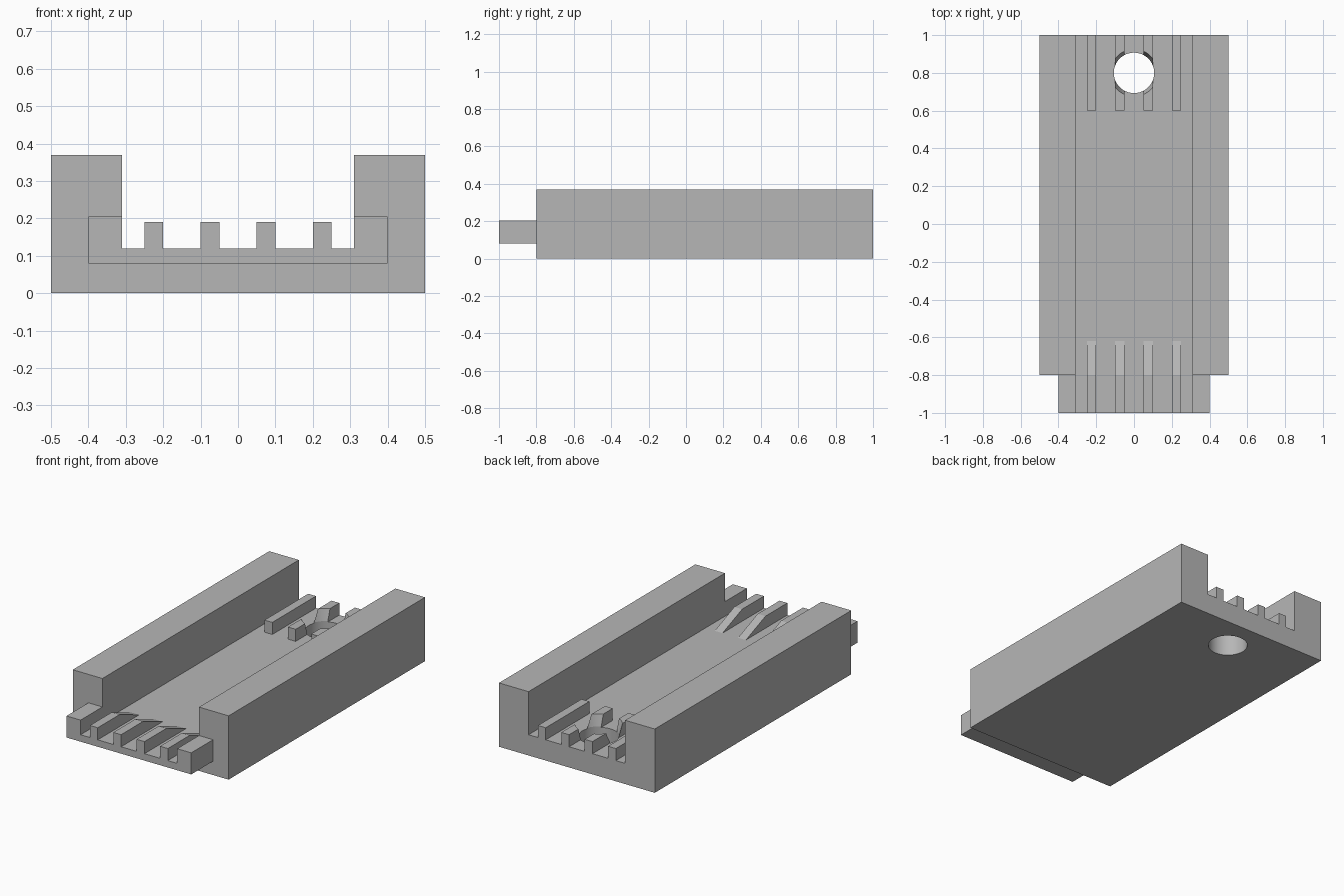
import bpy
import bmesh
from math import radians
from mathutils import Matrix, Vector

if "Cube" in bpy.data.objects:
    bpy.data.objects.remove(bpy.data.objects["Cube"], do_unlink=True)

grey = bpy.data.materials.new("plain_grey")
grey.use_nodes = True
colour = (0.47, 0.47, 0.47, 1)
grey.diffuse_color = colour
grey.node_tree.nodes["Principled BSDF"].inputs["Base Color"].default_value = colour


def finish(name, bm):
    bmesh.ops.recalc_face_normals(bm, faces=bm.faces)
    mesh = bpy.data.meshes.new(name)
    bm.to_mesh(mesh)
    bm.free()
    mesh.materials.append(grey)
    ob = bpy.data.objects.new(name, mesh)
    bpy.context.collection.objects.link(ob)
    return ob


def prism(name, outline, axis, start, end):
    """Extrude an outline of (x, z) along y, or of (y, z) along x."""
    bm = bmesh.new()
    place = (lambda a, z: (a, start, z)) if axis == "y" else (lambda a, z: (start, a, z))
    face = bm.faces.new([bm.verts.new(place(a, z)) for a, z in outline])
    moved = bmesh.ops.extrude_face_region(bm, geom=[face])["geom"]
    step = Vector((0, end - start, 0)) if axis == "y" else Vector((end - start, 0, 0))
    bmesh.ops.translate(bm, vec=step, verts=[v for v in moved if isinstance(v, bmesh.types.BMVert)])
    return finish(name, bm)


def channel(half, low, high):
    """U-shaped section with a shared floor and inner walls."""
    right = [(half, low), (half, high), (WALL, high), (WALL, FLOOR)]
    return right + [(-x, z) for x, z in reversed(right)]


def combine(ob, other, operation):
    mod = ob.modifiers.new("cut", "BOOLEAN")
    mod.operation, mod.solver, mod.object = operation, "EXACT", other
    bpy.ops.object.select_all(action="DESELECT")
    bpy.context.view_layer.objects.active = ob
    ob.select_set(True)
    bpy.ops.object.modifier_apply(modifier="cut")


WALL, FLOOR, RIB_TOP = 0.31, 0.12, 0.19

# Channel body with side rails, and the narrower tongue at the front
body = prism("channel_body", channel(0.5, 0, 0.37), "y", -0.8, 1)
tongue = prism("tongue", channel(0.4, 0.08, 0.205), "y", -1, -0.7)
combine(body, tongue, "UNION")
bpy.data.objects.remove(tongue, do_unlink=True)

# Hole cutter: straight through the floor, flared between the ribs
bm = bmesh.new()
previous = None
for radius, z in [(0.107, -0.1), (0.107, 0.125), (0.125, RIB_TOP), (0.125, 0.3)]:
    ring = bmesh.ops.create_circle(bm, segments=64, radius=radius,
                                   matrix=Matrix.Translation((0, 0.8, z)))["verts"]
    if previous:
        for i in range(len(ring)):
            j = (i + 1) % len(ring)
            bm.faces.new((previous[i], previous[j], ring[j], ring[i]))
    else:
        bm.faces.new(ring)
    previous = ring
bm.faces.new(previous)
cutter = finish("hole_cutter", bm)
cutter.hide_render = True
combine(body, cutter, "DIFFERENCE")
parts = [body]

# Guide ribs: ramped at the front, square-ended at the back
ramp = [(-1, FLOOR), (-0.62, FLOOR), (-0.8, RIB_TOP), (-1, RIB_TOP)]
block = [(0.6, FLOOR), (1, FLOOR), (1, RIB_TOP), (0.6, RIB_TOP)]
for side, sign in (("left", 1), ("right", -1)):
    for place, x in (("inner", 0.05), ("outer", 0.2)):
        ends = (sign * x, sign * (x + 0.05))
        parts.append(prism(f"front_{place}_rib_{side}", ramp, "x", *ends))
        back = prism(f"back_{place}_rib_{side}", block, "x", *ends)
        if place == "inner":
            combine(back, cutter, "DIFFERENCE")
        parts.append(back)
bpy.data.objects.remove(cutter, do_unlink=True)

# Smooth the round hole, keep the edges sharp
bpy.ops.object.select_all(action="DESELECT")
for ob in parts:
    ob.select_set(True)
bpy.context.view_layer.objects.active = body
bpy.ops.object.shade_smooth_by_angle(angle=radians(12))
